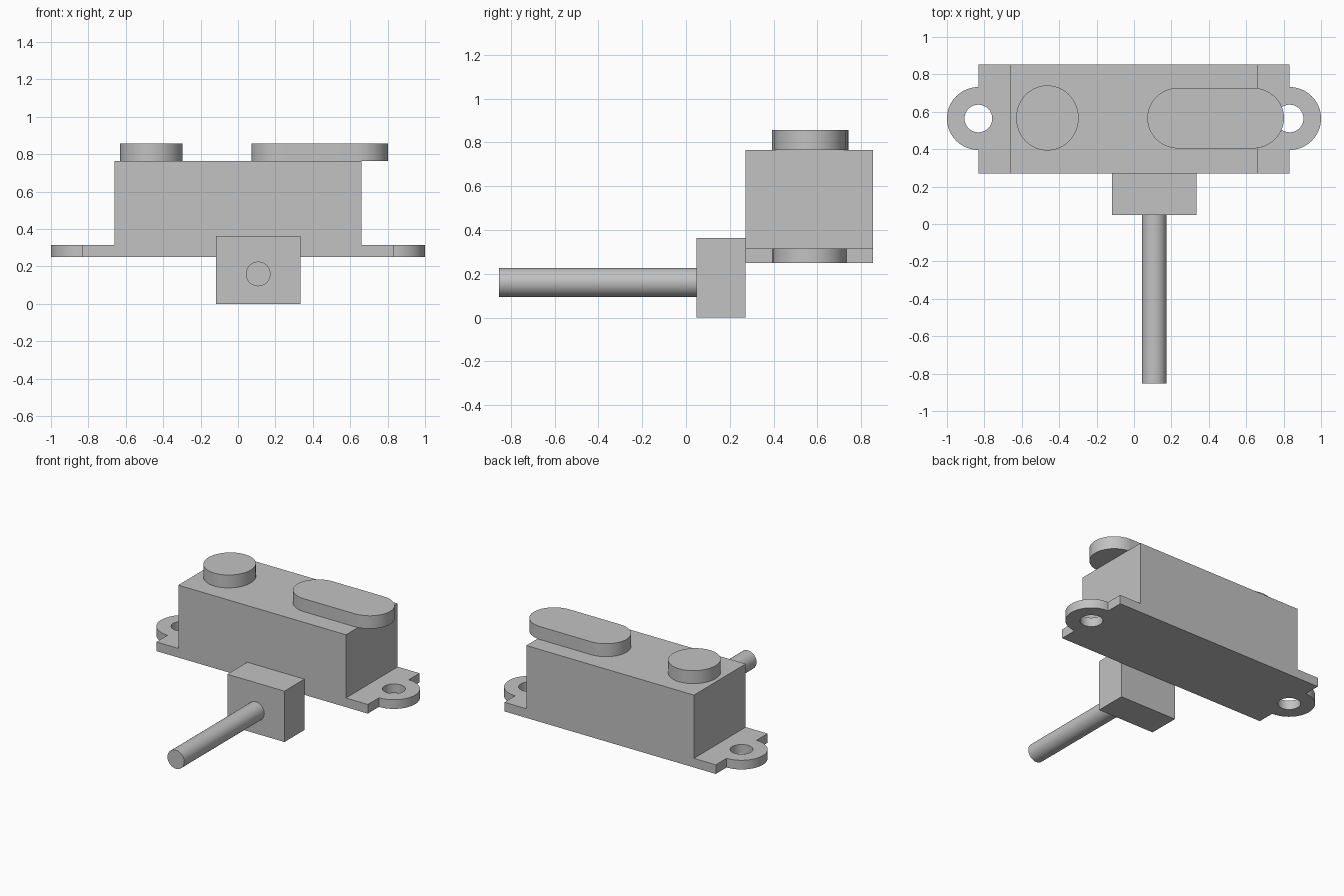
import bpy, bmesh
from math import sin, cos, pi, radians
from mathutils import Matrix

if "Cube" in bpy.data.objects:
    bpy.data.objects.remove(bpy.data.objects["Cube"])

grey = bpy.data.materials.new("light grey")
grey.use_nodes = True
grey.diffuse_color = (0.54, 0.54, 0.54, 1)
grey.node_tree.nodes["Principled BSDF"].inputs["Base Color"].default_value = grey.diffuse_color

BACK, FACE, MID = 0.853, 0.271, 0.564
BASE, LEDGE, ROOF, CAP = 0.25, 0.315, 0.765, 0.857
EAR_X, EAR_R = 0.832, 0.168


def arc(cx, cy, rx, ry, start, end, steps=32):
    angles = [radians(start + (end - start) * i / steps) for i in range(steps + 1)]
    return [(cx + rx * cos(a), cy + ry * sin(a)) for a in angles]


def prism(name, outline, z0, z1):
    """Extrude a closed xy outline from z0 up to z1."""
    bm = bmesh.new()
    face = bm.faces.new([bm.verts.new((x, y, z0)) for x, y in outline])
    top = bmesh.ops.extrude_face_region(bm, geom=[face])["geom"]
    bmesh.ops.translate(bm, vec=(0, 0, z1 - z0),
                        verts=[g for g in top if isinstance(g, bmesh.types.BMVert)])
    bmesh.ops.recalc_face_normals(bm, faces=bm.faces)
    mesh = bpy.data.meshes.new(name)
    bm.to_mesh(mesh)
    bm.free()
    mesh.materials.append(grey)
    obj = bpy.data.objects.new(name, mesh)
    bpy.context.collection.objects.link(obj)
    return obj


def smooth(obj):
    bpy.ops.object.select_all(action='DESELECT')
    obj.select_set(True)
    bpy.context.view_layer.objects.active = obj
    bpy.ops.object.shade_smooth_by_angle(angle=radians(30))


def box(name, x0, x1, y0, y1, z0, z1):
    return prism(name, [(x0, y0), (x1, y0), (x1, y1), (x0, y1)], z0, z1)


# Mounting plate with a rounded, drilled ear at each end
outline = [(-EAR_X, FACE), (EAR_X, FACE)]
outline += arc(EAR_X, MID, EAR_R, EAR_R, -90, 90)
outline += [(EAR_X, BACK), (-EAR_X, BACK)]
outline += arc(-EAR_X, MID, EAR_R, EAR_R, 90, 270)
plate = prism("mounting_plate", outline, BASE, LEDGE)
for side, name in ((1, "left_hole_cutter"), (-1, "right_hole_cutter")):
    cutter = prism(name, arc(side * EAR_X, MID, 0.074, 0.074, 0, 350, 35), BASE - 0.1, LEDGE + 0.1)
    cutter.hide_render = True
    cutter.hide_set(True)
    cut = plate.modifiers.new("screw_hole", 'BOOLEAN')
    cut.operation = 'DIFFERENCE'
    cut.solver = 'EXACT'
    cut.object = cutter
    bpy.context.view_layer.objects.active = plate
    bpy.ops.object.modifier_apply(modifier=cut.name)
    bpy.data.objects.remove(cutter)
smooth(plate)

# Main housing
box("housing", -0.66, 0.66, FACE, BACK, LEDGE, ROOF)

# Round button and long rounded pad on the roof
smooth(prism("round_button", arc(-0.463, 0.567, 0.167, 0.174, 0, 354, 59), ROOF, CAP))
smooth(prism("long_pad", arc(0.635, 0.566, 0.167, 0.162, -90, 90)
             + arc(0.238, 0.566, 0.167, 0.162, 90, 270), ROOF, CAP))

# Connector block on the front with its cable
box("connector_block", -0.117, 0.333, 0.047, FACE, 0, 0.362)
cable = prism("cable", arc(0, 0, 0.066, 0.066, 0, 352.5, 47), 0, 0.9)
cable.data.transform(Matrix.Translation((0.108, 0.047, 0.16)) @ Matrix.Rotation(pi / 2, 4, 'X'))
smooth(cable)
